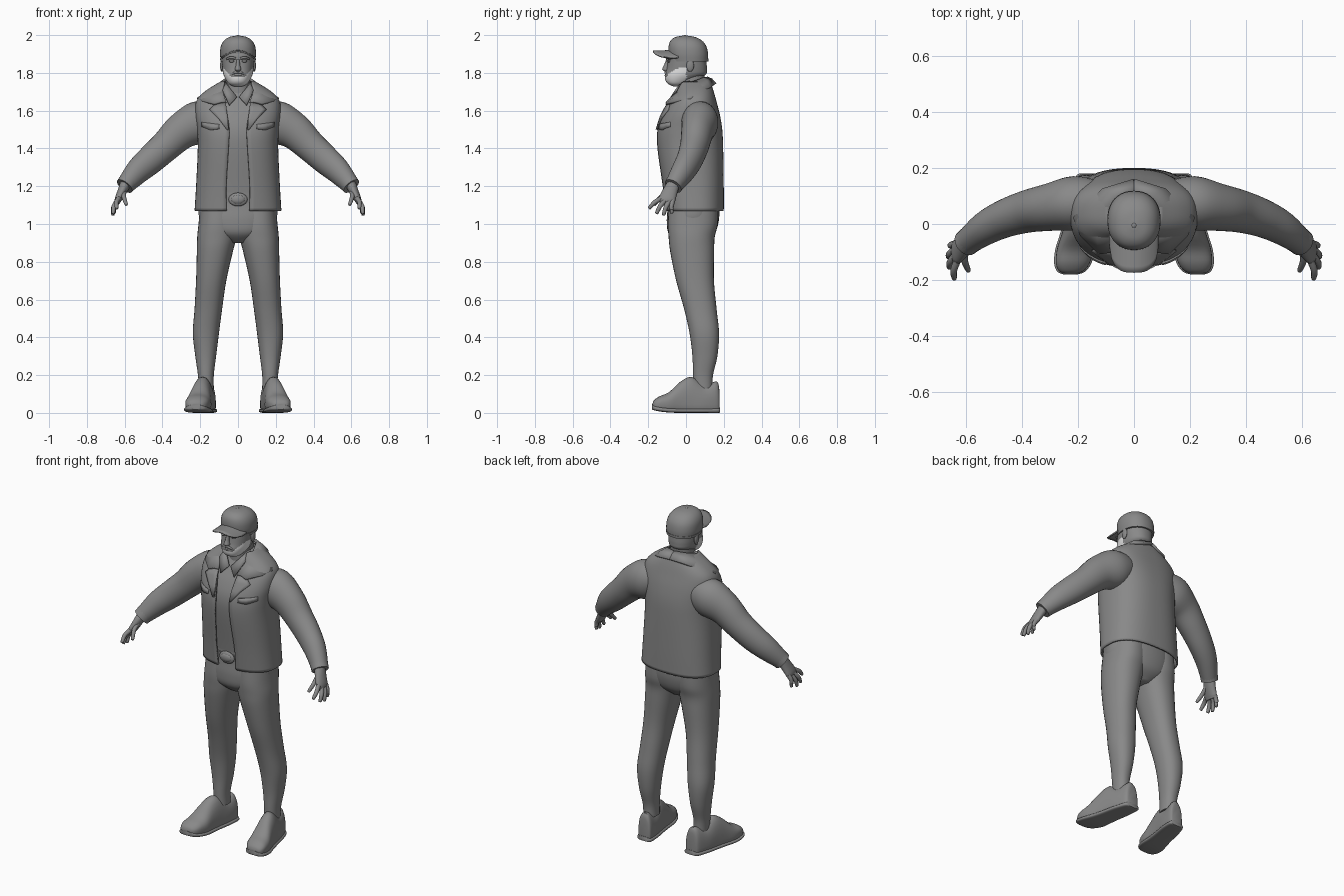
import bpy, bmesh
from math import sin, cos, pi, asin, sqrt
from mathutils import Vector as V

if "Cube" in bpy.data.objects:
    bpy.data.objects.remove(bpy.data.objects["Cube"], do_unlink=True)


def material(name, value):
    m = bpy.data.materials.new(name)
    m.use_nodes = True
    m.diffuse_color = (value, value, value, 1)
    m.node_tree.nodes["Principled BSDF"].inputs["Base Color"].default_value = (value, value, value, 1)
    return m


GREY = material("mid grey", 0.25)
WHITE = material("beard white", 0.8)


def skin(name, rows, closed=True, thick=0.0, angle=0.8, mat=GREY):
    """Join rows of points with quads; closed rows become a capped loft."""
    bm = bmesh.new()
    vs = [[bm.verts.new(p) for p in r] for r in rows]
    n = len(vs[0])
    for a, b in zip(vs, vs[1:]):
        for i in range(n if closed else n - 1):
            j = (i + 1) % n
            bm.faces.new((a[i], a[j], b[j], b[i]))
    if closed:
        bm.faces.new(vs[0])
        bm.faces.new(vs[-1])
    bmesh.ops.recalc_face_normals(bm, faces=bm.faces)
    me = bpy.data.meshes.new(name)
    bm.to_mesh(me)
    bm.free()
    ob = bpy.data.objects.new(name, me)
    bpy.context.collection.objects.link(ob)
    me.materials.append(mat)
    bpy.ops.object.select_all(action='DESELECT')
    ob.select_set(True)
    bpy.context.view_layer.objects.active = ob
    bpy.ops.object.shade_smooth_by_angle(angle=angle)
    if thick:
        mod = ob.modifiers.new("thickness", 'SOLIDIFY')
        mod.thickness, mod.offset = thick, 0
    return ob


def smooth(rows, k=5):
    """Catmull-Rom interpolation of number rows."""
    out = []
    for i in range(len(rows) - 1):
        p = [rows[max(i - 1, 0)], rows[i], rows[i + 1], rows[min(i + 2, len(rows) - 1)]]
        for s in range(k):
            t = s / k
            out.append([0.5 * (2 * b + (c - a) * t + (2 * a - 5 * b + 4 * c - d) * t * t
                        + (3 * b - a - 3 * c + d) * t ** 3) for a, b, c, d in zip(*p)])
    return out + [list(rows[-1])]


def power(x, p):
    return (abs(x) ** p) * (1 if x >= 0 else -1)


def ring(c, u, v, n=32, p=1.0, a0=0.0, a1=2 * pi, ends=False):
    return [V(c) + V(u) * power(sin(a), p) + V(v) * power(cos(a), p)
            for a in (a0 + (a1 - a0) * i / (n - 1 if ends else n) for i in range(n))]


def stack(name, rows, n=32, p=0.9, **kw):
    """Loft of level rings: z, x, y, x radius, y radius."""
    return skin(name, [ring((x, y, z), (rx, 0, 0), (0, -ry, 0), n, p)
                       for z, x, y, rx, ry in smooth(rows)], **kw)


def tube(name, rows, n=20, side=None, s=1, k=5):
    """Loft along a path: x, y, z, sideways radius, other radius."""
    rows = smooth(rows, k)
    rings = []
    for i, r in enumerate(rows):
        t = (V(rows[min(i + 1, len(rows) - 1)][:3]) - V(rows[max(i - 1, 0)][:3])).normalized()
        w = V(side) if side else t.cross(V((0, 0, 1)))
        u = (w - t * w.dot(t)).normalized()
        rings.append(ring(r[:3], u * r[3], t.cross(u) * r[4], n))
    return skin(name, [[(p.x * s, p.y, p.z) for p in q] for q in rings])


def ball(name, c, r, mat=GREY):
    rows = [ring((c[0], c[1], c[2] + r[2] * sin(a)), (r[0] * cos(a), 0, 0), (0, r[1] * cos(a), 0), 20)
            for a in (pi * (i / 10 - 0.5) * 0.97 for i in range(11))]
    return skin(name, rows, mat=mat)


# Open jacket: z, depth centre, half width, half depth, half opening
P = 0.8
coat = smooth([(1.07, .045, .225, .15, .06), (1.2, .037, .217, .158, .062), (1.4, .022, .208, .17, .05),
               (1.5, .02, .212, .167, .046), (1.58, .027, .222, .147, .058), (1.65, .038, .215, .118, .08),
               (1.7, .045, .17, .097, .08), (1.75, .045, .09, .08, .07)])
rows = []
for z, cy, rx, ry, gap in coat:
    a = asin((gap / rx) ** (1 / P))
    rows.append(ring((0, cy, z), (rx, 0, 0), (0, -ry, 0), 56, P, a, 2 * pi - a, True))
skin("jacket_body", rows, closed=False, thick=.01)


def on_coat(x, z, off):
    """Point just in front of the jacket surface."""
    for lo, hi in zip(coat, coat[1:]):
        if lo[0] <= z <= hi[0]:
            t = (z - lo[0]) / (hi[0] - lo[0])
            _, cy, rx, ry, _ = [a + (b - a) * t for a, b in zip(lo, hi)]
            s = min(abs(x) / rx, 1) ** (1 / P)
            return (x, cy - ry * sqrt(1 - s * s) ** P - off, z)


# Shirt inside the jacket, trousers and belt
skin("shirt", [ring((0, cy, z), (rx - .016, 0, 0), (0, .016 - ry, 0), 40, P)
               for z, cy, rx, ry, g in coat if z > 1.14])
stack("trouser_seat", [(.9, 0, .03, .05, .07), (.95, 0, .03, .165, .122), (1.02, 0, .036, .204, .138),
                       (1.1, 0, .04, .206, .136), (1.17, 0, .036, .195, .135)])
stack("belt", [(1.11, 0, .04, .208, .14), (1.15, 0, .037, .204, .142)])
ball("belt_buckle", (0, -.106, 1.13), (.05, .014, .036))
ball("buckle_inset", (0, -.113, 1.13), (.036, .012, .024))

for s, tag in ((1, "left"), (-1, "right")):
    flip = lambda rows: [[(x * s, y, z) for x, y, z in r] for r in rows]
    # Trouser leg
    stack(tag + "_trouser_leg", [(z, x * s, y, rx, ry) for z, x, y, rx, ry in (
        (.13, .168, .09, .04, .05), (.2, .17, .09, .042, .053), (.3, .171, .1, .055, .066),
        (.42, .17, .097, .069, .078), (.55, .157, .076, .073, .086), (.7, .142, .048, .08, .1),
        (.85, .123, .033, .095, .116), (.93, .112, .03, .104, .122), (1.0, .106, .036, .103, .132),
        (1.1, .1, .04, .1, .13))])

    # Shoe: depth, top height, half width, underside
    def shoe(name, prof):
        out = []
        for y, top, w, low in smooth(prof, 4):
            c = low + min(.04, (top - low) / 2)
            pts = []
            for i in range(28):
                a = 2 * pi * i / 28
                up = cos(a) > 0
                h = (top - c) if up else (c - low)
                q = 0.9 if up else 0.5
                pts.append((s * (.192 - .19 * y + w * power(sin(a), q)), y, c + h * power(cos(a), q)))
            out.append(pts)
        skin(name, out)

    last = [(.178, .1, .03, .008), (.165, .165, .043, .006), (.1, .15, .053, .006), (.03, .19, .055, .006),
            (-.03, .165, .059, .006), (-.09, .11, .066, .008), (-.14, .088, .06, .014),
            (-.168, .068, .043, .02), (-.177, .05, .02, .025)]
    shoe(tag + "_shoe", last)
    shoe(tag + "_shoe_sole", [(y * 1.015, low + .022, w + .006, low - .006) for y, top, w, low in last])

    # Sleeve and cuff
    tube(tag + "_sleeve", [(.13, .075, 1.565, .08, .085), (.21, .074, 1.538, .097, .112),
                           (.3, .06, 1.49, .085, .097), (.38, .045, 1.415, .076, .083),
                           (.46, .02, 1.343, .068, .077), (.53, -.015, 1.28, .06, .068),
                           (.597, -.065, 1.205, .046, .049)], n=32, s=s)
    tube(tag + "_cuff", [(.575, -.048, 1.232, .05, .053), (.6, -.068, 1.2, .048, .05)], s=s)

    # Hand and fingers
    tube(tag + "_palm", [(.59, -.06, 1.225, .032, .03), (.615, -.085, 1.17, .04, .024),
                         (.634, -.1, 1.13, .044, .019), (.64, -.103, 1.108, .036, .012)], side=(0, 1, 0), s=s)
    for finger, base, tip in (("index", (.632, -.133, 1.135), (.642, -.194, 1.085)),
                              ("middle", (.641, -.115, 1.12), (.66, -.155, 1.058)),
                              ("ring", (.643, -.092, 1.115), (.662, -.118, 1.05)),
                              ("little", (.638, -.07, 1.125), (.655, -.076, 1.06)),
                              ("thumb", (.603, -.095, 1.175), (.592, -.165, 1.105))):
        b, t = V(base), V(tip)
        m = (b + t) / 2 + V((.007, -.003, .004))
        tube(f"{tag}_{finger}_finger", [(*b, .013, .013), (*m, .012, .012), (*t, .009, .009),
                                        (*(t + (t - m) * .12), .003, .003)], n=12, s=s, k=4)

    # Jacket collar, lapel, pocket flap and shirt collar
    skin(tag + "_collar", flip([
        [(0, .112, 1.775), (.06, .09, 1.77), (.085, .02, 1.745), (.08, -.045, 1.7), (.062, -.1, 1.645)],
        [(0, .135, 1.765), (.085, .11, 1.752), (.145, .025, 1.712), (.13, -.045, 1.68), (.09, -.1, 1.645)],
        [(0, .157, 1.742), (.11, .125, 1.722), (.215, .025, 1.662), (.19, -.04, 1.65), (.125, -.105, 1.635)]]),
        closed=False, thick=.012)
    edge = ((.064, .115, 1.64), (.06, .15, 1.605), (.054, .105, 1.56), (.05, .06, 1.5))
    skin(tag + "_lapel", [[on_coat(s * (a + (b - a) * t / 4), z, .011) for t in range(5)] for a, b, z in edge],
         closed=False, thick=.009)
    skin(tag + "_pocket_flap", [[on_coat(s * (.1 + .09 * t / 6), z - d * (3 - abs(t - 3)) + .002 * t, .008)
                                 for t in range(7)] for z, d in ((1.527, 0), (1.503, .004))],
         closed=False, thick=.008)
    skin(tag + "_shirt_collar", flip([
        [(.065, .02, 1.757), (.056, -.035, 1.735), (.006, -.075, 1.672)],
        [(.085, .01, 1.73), (.08, -.06, 1.7), (.046, -.105, 1.628)]]), closed=False, thick=.008)

    # Ear, eye, brow and moustache half
    ball(tag + "_ear", (s * .086, .022, 1.838), (.009, .02, .032))
    ball(tag + "_eye", (s * .034, -.093, 1.862), (.014, .009, .007))
    tube(tag + "_brow", [(.012, -.102, 1.876, .005, .006), (.036, -.1, 1.881, .007, .007),
                         (.06, -.083, 1.874, .004, .005)], s=s, n=10)
    tube(tag + "_moustache", [(.0, -.11, 1.804, .005, .006), (.02, -.107, 1.8, .007, .006),
                              (.04, -.095, 1.785, .004, .004)], s=s, n=10)

# Neck and head, with the beard picked by height and depth
stack("neck", [(1.64, 0, .03, .075, .07), (1.72, 0, .028, .066, .068), (1.8, 0, .03, .064, .07)])
head = stack("head", [(1.728, 0, -.045, .022, .022), (1.74, 0, -.045, .046, .048), (1.76, 0, -.03, .062, .078),
                      (1.79, 0, -.004, .077, .108), (1.82, 0, .004, .082, .107), (1.86, 0, .006, .085, .102),
                      (1.9, 0, .008, .085, .1), (1.94, 0, .01, .07, .08)], n=64)
head.data.materials.append(WHITE)
for f in head.data.polygons:
    x, y, z = f.center
    if y < .002 and z < 1.778 + 1.1 * max(abs(x) - .035, 0):
        f.material_index = 1
ball("lower_lip", (0, -.108, 1.786), (.02, .006, .005))
stack("nose", [(1.808, 0, -.1, .012, .012), (1.818, 0, -.104, .017, .022), (1.84, 0, -.1, .011, .017),
               (1.872, 0, -.094, .008, .011)], n=16)

# Cap with button and arched brim
stack("cap_crown", [(1.862, 0, .017, .091, .099), (1.9, 0, .013, .095, .104), (1.94, 0, .008, .091, .1),
                    (1.97, 0, .002, .075, .084), (1.989, 0, -.003, .048, .054), (1.997, 0, -.005, .012, .014)], n=40)
ball("cap_button", (0, -.005, 1.995), (.009, .009, .005))
stack("cap_band", [(1.86, 0, .017, .093, .101), (1.875, 0, .016, .095, .103)], n=40)
brim = []
for i in range(21):
    a = i / 10 - 1
    x = .086 * a
    tip = -.075 - .099 * sqrt(1 - abs(a) ** 3)
    brim.append([(x, -.04 + (tip + .04) * t / 6, 1.918 - 5 * x * x - .004 * t / 6) for t in range(7)])
skin("cap_brim", brim, closed=False, thick=.008)
